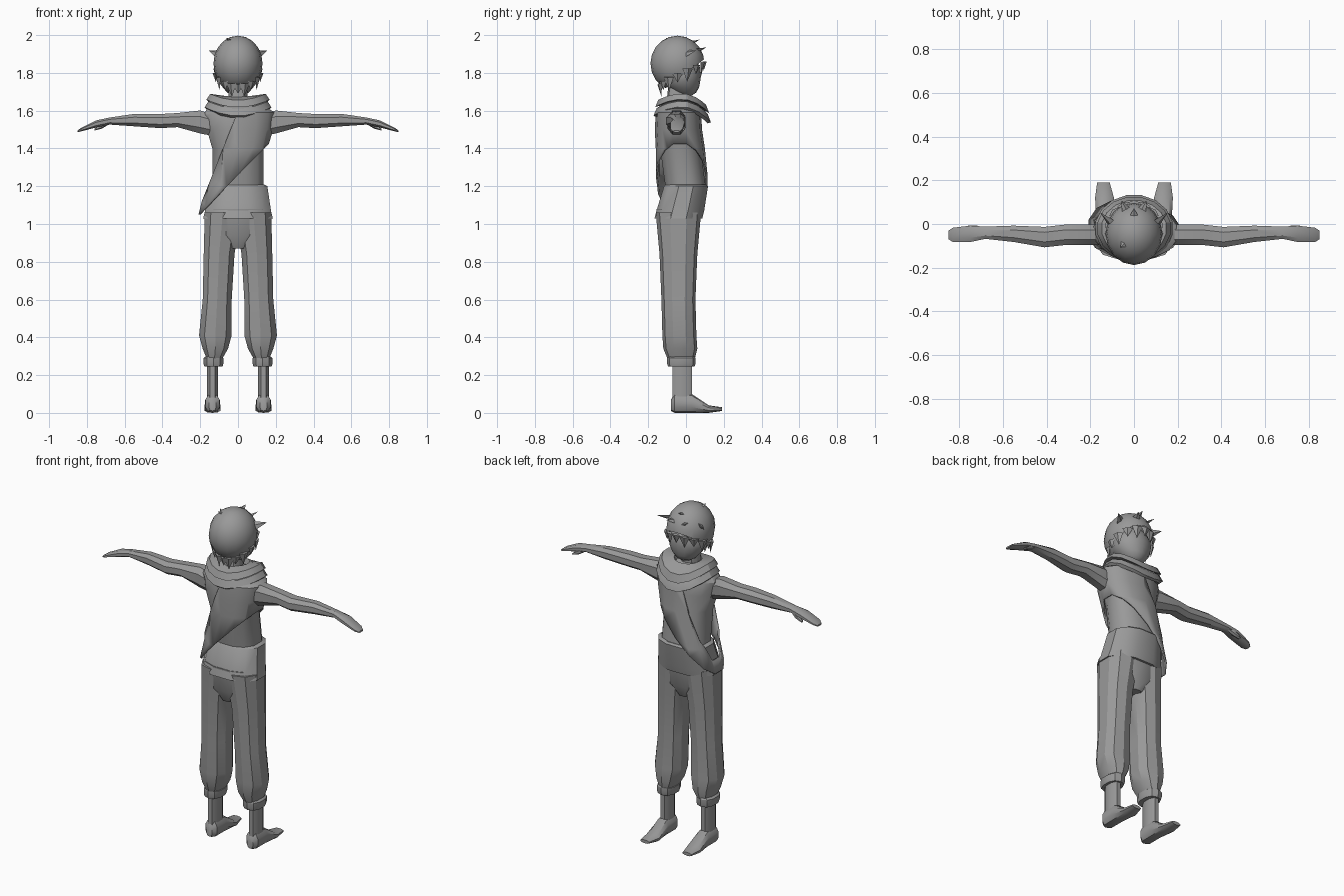
import bpy, bmesh
from math import sin, cos, pi, sqrt, radians
from mathutils import Matrix, Vector

cube = bpy.data.objects.get("Cube")
if cube:
    bpy.data.objects.remove(cube)

grey = bpy.data.materials.new("plain grey")
grey.use_nodes = True
colour = (.32, .32, .32, 1)
grey.diffuse_color = colour
grey.node_tree.nodes["Principled BSDF"].inputs["Base Color"].default_value = colour


def finish(name, bm, mirror=False, angle=35):
    """Turn a bmesh into a shaded object, optionally mirrored to the other side."""
    bmesh.ops.recalc_face_normals(bm, faces=bm.faces)
    mesh = bpy.data.meshes.new(name)
    bm.to_mesh(mesh)
    bm.free()
    mesh.materials.append(grey)
    mesh.shade_smooth()
    mesh.set_sharp_from_angle(angle=radians(angle))
    obj = bpy.data.objects.new(name, mesh)
    bpy.context.scene.collection.objects.link(obj)
    if mirror:
        modifier = obj.modifiers.new("Mirror", "MIRROR")
        modifier.use_mirror_merge = False
    return obj


def place(axis, along, a, b):
    """Order the coordinates for a part that runs along the given axis."""
    return {"x": (along, a, b), "y": (a, along, b), "z": (a, b, along)}[axis]


def loft(axis, rings, sides=10, caps=True, square=.85):
    """Skin rounded rings given as (position, centre, centre, radius, radius)."""
    bm = bmesh.new()
    loops = []
    for along, centre_a, centre_b, radius_a, radius_b in rings:
        loop = []
        for i in range(sides):
            angle = 2 * pi * (i + .5) / sides
            c, s = cos(angle), sin(angle)
            a = centre_a + radius_a * c * abs(c) ** (square - 1)
            b = centre_b + radius_b * s * abs(s) ** (square - 1)
            loop.append(bm.verts.new(place(axis, along, a, b)))
        loops.append(loop)
    for low, high in zip(loops, loops[1:]):
        for i in range(sides):
            j = (i + 1) % sides
            bm.faces.new((low[i], low[j], high[j], high[i]))
    if caps:
        bm.faces.new(loops[0])
        bm.faces.new(loops[-1])
    return bm


def ball(centre, radii):
    """Make a faceted ellipsoid."""
    bm = bmesh.new()
    matrix = Matrix.Translation(centre) @ Matrix.Diagonal((*radii, 1))
    bmesh.ops.create_uvsphere(bm, u_segments=16, v_segments=10, radius=1, matrix=matrix)
    return bm


def trim(bm, point, normal):
    """Cut away everything on the side the normal points to."""
    geometry = bm.verts[:] + bm.edges[:] + bm.faces[:]
    bmesh.ops.bisect_plane(bm, geom=geometry, plane_co=point, plane_no=normal, clear_outer=True)


def drape(name, profile):
    """Make a round collar fold that sags at the front and a little at the back."""
    rings = [(z, 0, -.02, r, r * .86) for z, r in profile]
    bm = loft("z", rings, 16, caps=False, square=1)
    for vert in bm.verts:
        x, y, z = vert.co
        reach = Vector((x, y + .02)).length
        facing = (y + .02) / reach
        sag = .9 if facing > 0 else .5
        vert.co.z -= sag * facing ** 2 * max(0, reach - .06)
    finish(name, bm, angle=30)


def lock(bm, base, tip, width):
    """Add a flat four-sided lock of hair."""
    along = (tip - base).normalized()
    side = along.cross(base - skull).normalized() * width
    thick = side.cross(along) * .4
    ring = [bm.verts.new(base + step) for step in (side, thick, -side, -thick)]
    end = bm.verts.new(tip)
    bm.faces.new(ring)
    for i in range(4):
        bm.faces.new((ring[i], ring[i - 1], end))


# Feet, shins and rolled cuffs
finish("feet", loft("y", [
    (-.08, .135, .04, .02, .03), (-.06, .135, .05, .04, .05), (.03, .135, .05, .04, .05),
    (.12, .135, .02, .045, .02), (.19, .14, .02, .03, .01)]), mirror=True)
finish("shins", loft("z", [(.04, .135, -.02, .03, .055), (.28, .135, -.02, .03, .055)], 8), mirror=True)
finish("cuffs", loft("z", [
    (.245, .13, -.025, .05, .07), (.26, .13, -.025, .055, .075),
    (.29, .13, -.025, .055, .075), (.3, .13, -.025, .04, .07)]), mirror=True, angle=30)

# Baggy trousers
finish("trouser_legs", loft("z", [
    (.28, .125, -.025, .04, .07), (.34, .12, -.03, .07, .09), (.41, .12, -.035, .09, .09),
    (.6, .11, -.04, .08, .09), (.84, .1, -.04, .085, .1), (1.06, .08, -.04, .1, .12)]),
    mirror=True, angle=30)
finish("trouser_hips", loft("z", [
    (.87, 0, -.04, .05, .08), (.94, 0, -.04, .15, .11), (1.08, 0, -.04, .17, .12)], 12), angle=30)

# Tunic: skirt below the waist and chest above it
finish("tunic_skirt", loft("z", [
    (1.03, 0, -.04, .19, .13), (1.07, 0, -.03, .18, .13),
    (1.2, 0, 0, .16, .12), (1.21, 0, 0, .14, .11)], 12))
finish("tunic_chest", loft("z", [
    (1.18, 0, 0, .14, .11), (1.4, 0, -.03, .14, .11), (1.5, 0, -.04, .17, .11),
    (1.58, 0, -.04, .19, .1), (1.62, 0, -.04, .16, .09), (1.66, 0, -.04, .06, .05)], 12))

# Sash from the left shoulder to the right hip, trimmed along two slanted lines
sash = loft("z", [
    (1.02, -.05, -.02, .17, .14), (1.2, -.01, -.02, .165, .14), (1.4, 0, -.03, .16, .13),
    (1.5, 0, -.04, .19, .125), (1.59, 0, -.04, .2, .12), (1.65, 0, -.04, .1, .06)],
    14, caps=False)
trim(sash, (-.2, 0, 1.06), (1, 0, -1))
trim(sash, (0, 0, 1.6), (-2.5, 0, 1))
cloth = finish("sash", sash).modifiers.new("Thickness", "SOLIDIFY")
cloth.thickness = .01

# Arms with flat hands and thumbs
finish("arms", loft("x", [
    (.12, -.05, 1.52, .05, .06), (.2, -.05, 1.54, .05, .065), (.32, -.05, 1.55, .05, .04),
    (.41, -.06, 1.545, .05, .04), (.55, -.045, 1.55, .04, .035), (.68, -.04, 1.545, .03, .02),
    (.75, -.045, 1.53, .04, .02), (.83, -.05, 1.5, .035, .01), (.85, -.05, 1.49, .02, .005)], 8),
    mirror=True, angle=30)
finish("thumbs", loft("x", [
    (.68, -.03, 1.54, .01, .01), (.72, -.02, 1.52, .015, .015), (.76, -.015, 1.5, .01, .005)], 6),
    mirror=True)

# Neck and two-layer draped collar
finish("neck", loft("z", [(1.58, 0, -.05, .06, .06), (1.72, 0, -.045, .05, .05)]))
drape("collar_lower", [(1.66, .1), (1.65, .16), (1.62, .18), (1.6, .16), (1.61, .1)])
drape("collar_upper", [(1.62, .06), (1.68, .08), (1.69, .15), (1.66, .17), (1.65, .11)])

# Head, narrowing forward to the chin
head = ball((0, -.02, 1.79), (.11, .1, .115))
for vert in head.verts:
    if vert.co.z < 1.75:
        vert.co.x *= .9
        vert.co.y += (1.75 - vert.co.z) * .3
finish("head", head, angle=50)

# Hair cap, opened around the face
skull = Vector((0, -.045, 1.85))
radii = Vector((.13, .143, .147))
hair = ball(skull, radii)
trim(hair, (0, 0, 1.8), (0, .75, -1))
finish("hair_cap", hair, angle=40)

# Pointed locks along the hairline, then tousled tufts on top
locks = bmesh.new()
count = 16
for i in range(count):
    turn = 2 * pi * i / count
    rise = .06 * cos(turn) - .05
    spread = sqrt(1 - (rise / radii.z) ** 2)
    base = skull + Vector((radii.x * spread * sin(turn), radii.y * spread * cos(turn), rise))
    swing = Vector((-.1 * sin(turn), -.1 * cos(turn), -1))
    lock(locks, base, base + swing * (.05 + .02 * (i % 2)), .03)
for x, y, z in ((-1, -1, 3), (1, 3, 2), (-1, 3, 2), (-2, 1, 1), (2, 1, 1), (0, 2, 3)):
    outward = Vector((x, y, z)).normalized()
    base = skull + outward * radii.x
    forward = Vector((x * .02, .04 if y > 0 else -.02, .01))
    lock(locks, base, base + forward + outward * .01, .025)
finish("hair_locks", locks)
